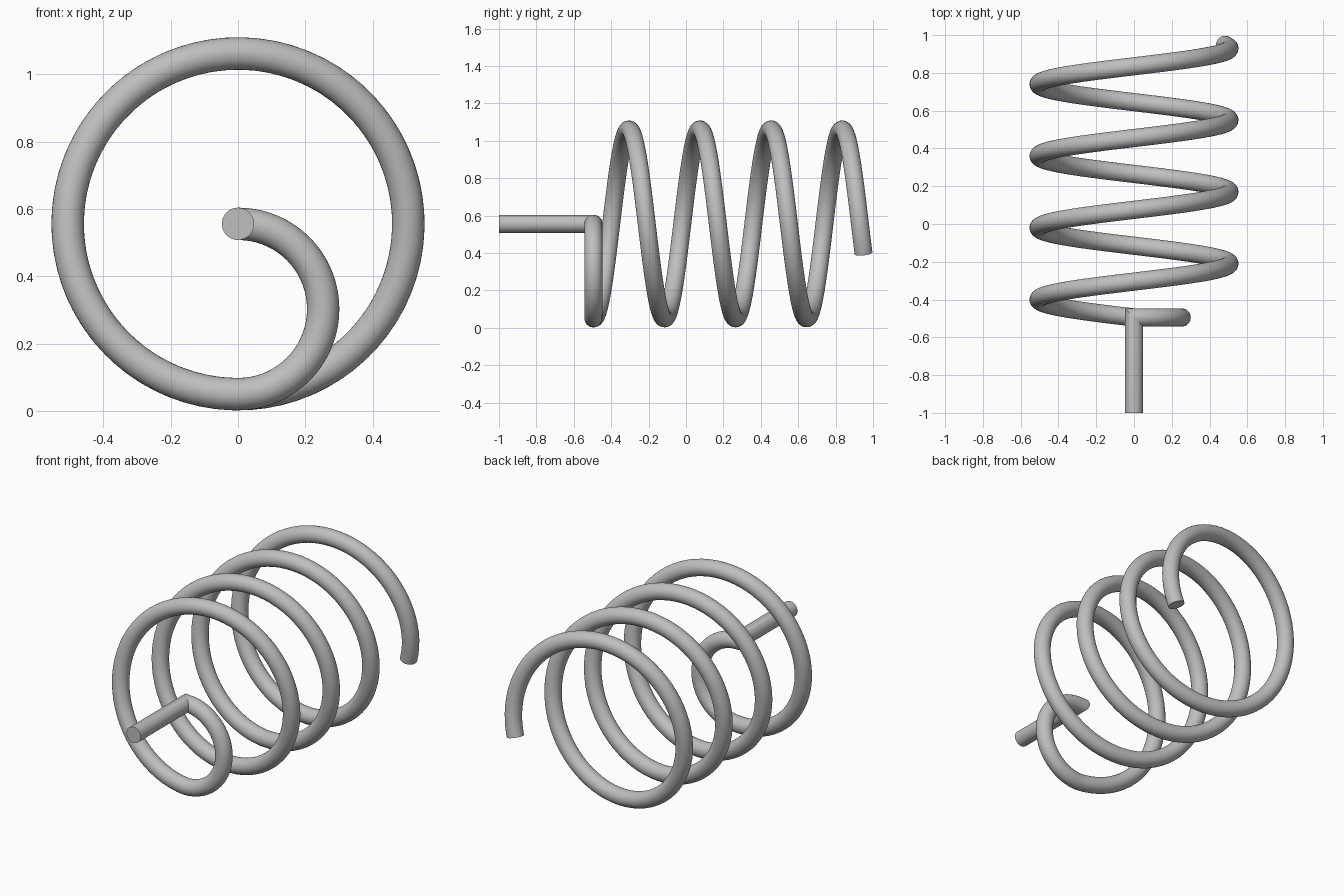
import bpy
import bmesh
from math import pi, sin, cos, radians
from mathutils import Vector

cube = bpy.data.objects.get("Cube")
if cube:
    bpy.data.objects.remove(cube, do_unlink=True)

WIRE = 0.048          # wire radius
COIL = 0.505          # coil centreline radius
AXIS_Z = COIL + WIRE + 0.003
PITCH = 0.38
TURNS = 3.8
START_Y = -0.495
SIDES = 32
STEPS = 72            # path steps per turn


def sweep(bm, path, radius, sides):
    """Sweep a circle along a path with mitred joints and flat end caps."""
    dirs = [(b - a).normalized() for a, b in zip(path, path[1:])]
    frame = dirs[0].to_track_quat('Z', 'Y')
    ring = [path[0] + frame @ Vector((radius * cos(2 * pi * i / sides),
                                      radius * sin(2 * pi * i / sides), 0))
            for i in range(sides)]
    verts = [bm.verts.new(p) for p in ring]
    bm.faces.new(verts[::-1])
    for k, d in enumerate(dirs):
        # slide the ring along the segment to the plane halving the joint
        following = dirs[min(k + 1, len(dirs) - 1)]
        normal = (d + following).normalized()
        ring = [p + d * ((path[k + 1] - p).dot(normal) / d.dot(normal)) for p in ring]
        new = [bm.verts.new(p) for p in ring]
        for i in range(sides):
            j = (i + 1) % sides
            bm.faces.new((verts[i], verts[j], new[j], new[i]))
        verts = new
    bm.faces.new(verts)


# Straight front rod
path = [Vector((0, -1, AXIS_Z))]

# Half-circle hook from the axis down to the bottom of the coil
half = COIL / 2
steps = STEPS // 2
for i in range(steps + 1):
    a = pi * i / steps
    path.append(Vector((half * sin(a), START_Y, AXIS_Z - half + half * cos(a))))

# Helical coil running to the back
steps = int(STEPS * TURNS)
for i in range(1, steps + 1):
    t = TURNS * i / steps
    a = 2 * pi * t
    path.append(Vector((-COIL * sin(a), START_Y + PITCH * t, AXIS_Z - COIL * cos(a))))

bm = bmesh.new()
sweep(bm, path, WIRE, SIDES)
bmesh.ops.recalc_face_normals(bm, faces=bm.faces)
mesh = bpy.data.meshes.new("coil_spring")
bm.to_mesh(mesh)
bm.free()

# Steel material
steel = bpy.data.materials.new("steel_grey")
steel.use_nodes = True
colour = (0.52, 0.52, 0.52, 1)
steel.diffuse_color = colour
steel.node_tree.nodes["Principled BSDF"].inputs["Base Color"].default_value = colour
mesh.materials.append(steel)

spring = bpy.data.objects.new("coil_spring", mesh)
bpy.context.collection.objects.link(spring)
bpy.ops.object.select_all(action='DESELECT')
spring.select_set(True)
bpy.context.view_layer.objects.active = spring
bpy.ops.object.shade_smooth_by_angle(angle=radians(35))
